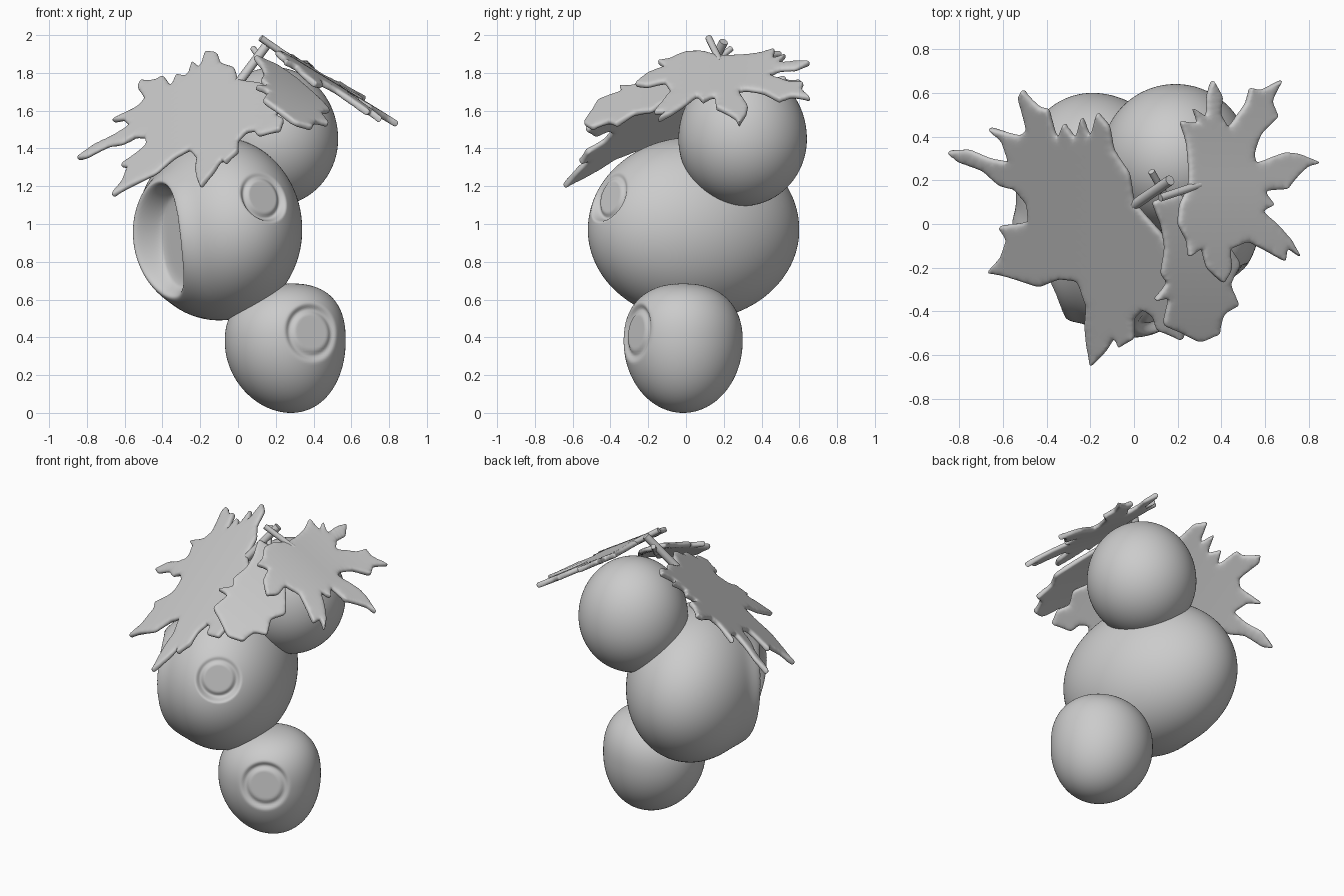
import bpy, bmesh, math
from mathutils import Vector as V
from mathutils.geometry import delaunay_2d_cdt

if "Cube" in bpy.data.objects:
    bpy.data.objects.remove(bpy.data.objects["Cube"])


def finish(name, bm):
    bmesh.ops.recalc_face_normals(bm, faces=bm.faces)
    for f in bm.faces:
        f.smooth = True
    me = bpy.data.meshes.new(name)
    bm.to_mesh(me)
    bm.free()
    ob = bpy.data.objects.new(name, me)
    bpy.context.collection.objects.link(ob)
    return ob


def smooth(t):
    t = max(0.0, min(1.0, t))
    return t * t * (3 - 2 * t)


def berry(name, centre, rx, ry, up, down, shear=0, boxy=2, lean=0, subdiv=6, sockets=()):
    """Egg-like sphere; each socket = point, normal, half width, half height, floor, disc, lip."""
    bm = bmesh.new()
    bmesh.ops.create_icosphere(bm, subdivisions=subdiv, radius=1)
    for v in bm.verts:
        c = v.co.normalized()
        if c.z > 0:  # fuller shoulders
            c = c / (math.hypot(c.x, c.y) ** boxy + c.z ** boxy) ** (1 / boxy)
        v.co = V((c.x * rx + lean * c.z * c.z, c.y * ry + shear * c.x,
                  c.z * (up if c.z > 0 else down))) + V(centre)
    for p, n, ru, rv, floor, disc, lip in sockets:
        p, n = V(p), V(n).normalized()
        u = n.cross(V((0, 0, 1))).normalized()
        w = u.cross(n)
        for v in bm.verts:
            d = v.co - p
            h = d.dot(n)
            l = math.hypot(d.dot(u) / ru, d.dot(w) / rv)
            if h < -0.3:
                continue
            push = lip * math.exp(-((l - 1) / 0.2) ** 2)
            if l < 1:
                target = floor + disc * smooth((0.76 - l) / 0.2)
                push += (target - h) * smooth((1 - l) / 0.24)
            v.co += n * push
    return finish(name, bm)


def leaf(name, outline, height):
    """Flat outline (hundredths, seen from above) filled, lifted to height(x, y) and thickened."""
    pts = [V((x / 100, y / 100)) for x, y in outline]
    mid = sum(pts, V((0, 0))) / len(pts)
    pts = [mid + (p - mid) * 1.01 for p in pts]
    # split edges so the teeth stay crisp when rounded
    pts = [a.lerp(b, t) for a, b in zip(pts, pts[1:] + pts[:1]) for t in (0, 0.33, 0.67)]
    n = len(pts)
    step = 0.05
    lo = [min(p[i] for p in pts) for i in (0, 1)]
    hi = [max(p[i] for p in pts) for i in (0, 1)]
    grid = []
    for i in range(int((hi[0] - lo[0]) / step) + 1):
        for j in range(int((hi[1] - lo[1]) / step) + 1):
            g = V((lo[0] + i * step, lo[1] + j * step))
            if min((g - p).length for p in pts) > 0.03:
                grid.append(g)
    edges = [(i, (i + 1) % n) for i in range(n)]
    res = delaunay_2d_cdt(pts + grid, edges, [list(range(n))], 1, 1e-5)
    bm = bmesh.new()
    vs = [bm.verts.new((p.x, p.y, height(p.x, p.y))) for p in res[0]]
    for f in res[2]:
        bm.faces.new([vs[i] for i in f])
    bmesh.ops.delete(bm, geom=[v for v in bm.verts if not v.link_faces], context='VERTS')
    ob = finish(name, bm)
    s = ob.modifiers.new("thickness", 'SOLIDIFY')
    s.thickness, s.offset = 0.036, 0
    r = ob.modifiers.new("round", 'SUBSURF')
    r.levels = r.render_levels = 2
    return ob


def stem(name, a, b, r):
    cu = bpy.data.curves.new(name, 'CURVE')
    cu.dimensions = '3D'
    cu.bevel_depth, cu.bevel_resolution, cu.use_fill_caps = r, 3, True
    sp = cu.splines.new('POLY')
    sp.points.add(1)
    for q, co in zip(sp.points, (a, b)):
        q.co = (*co, 1)
    ob = bpy.data.objects.new(name, cu)
    bpy.context.collection.objects.link(ob)


# berries
berry("middle_berry", (-0.10, 0.04, 0.97), 0.44, 0.548, 0.49, 0.48, shear=-0.113, subdiv=7, sockets=[
    ((0.145, -0.42, 1.15), (0.55, -0.8, 0.25), 0.15, 0.15, -0.042, 0.016, 0),
    ((-0.43, -0.22, 0.91), (-0.85, -0.53, -0.03), 0.25, 0.32, -0.16, 0, 0.035)])
berry("top_berry", (0.19, 0.30, 1.45), 0.34, 0.34, 0.38, 0.355)
berry("bottom_berry", (0.25, -0.015, 0.38), 0.32, 0.315, 0.305, 0.38, boxy=2.3, lean=0.03, sockets=[
    ((0.40, -0.285, 0.43), (0.45, -0.88, 0.14), 0.165, 0.165, -0.042, 0.016, 0)])

# large left leaf, its last lobe reaching under the front leaf
left = [(0, 10), (-2, 23), (-9, 33), (-11, 44), (-17, 51), (-20, 40), (-24, 49), (-27, 39),
        (-32, 46), (-35, 39), (-39, 52), (-43, 53), (-51, 61), (-53, 57), (-49, 43), (-52, 40),
        (-67, 44), (-60, 37), (-57, 28), (-66, 30), (-75, 34), (-85, 33), (-80, 28), (-69, 24),
        (-61, 17), (-55, 16), (-49, 9), (-48, 1), (-62, -1), (-58, -7), (-61, -15), (-67, -22),
        (-57, -24), (-43, -29), (-34, -25), (-26, -26), (-22, -37), (-23, -46), (-22, -55),
        (-20, -65), (-13, -58), (-9, -52), (-7, -56), (0, -52), (0, -43), (4, -39), (8, -42),
        (10, -48), (22, -53), (24, -45), (20, -38), (23, -31), (18, -22), (19, -14),
        (13, -5), (5, 4)]
leaf("left_leaf", left, lambda x, y: 1.70 + 0.55 * x + 0.6 * y - 0.12 * x * x)

# right leaf
right = [(25, 18), (21, 9), (20, 0), (24, -7), (25, -15), (31, -11), (33, -20), (41, -27),
         (45, -20), (44, -11), (52, -8), (58, -11), (69, -17), (70, -11), (76, -15), (72, -7),
         (66, 0), (59, 6), (64, 9), (60, 15), (70, 16), (74, 21), (79, 26), (85, 28), (76, 32),
         (69, 33), (56, 28), (55, 32), (58, 41), (66, 49), (63, 56), (68, 66), (58, 61),
         (53, 62), (51, 55), (43, 44), (40, 50), (41, 58), (36, 66), (33, 58), (33, 49),
         (27, 53), (29, 46), (21, 47), (24, 37), (25, 27)]
leaf("right_leaf", right,
     lambda x, y: 2.04 - 0.61 * x + (0.15 if y > 0.2 else -0.25) * (y - 0.2) ** 2)

# small front leaf
front = [(8, 10), (12, 0), (14, -11), (12, -23), (15, -27), (9, -35), (16, -34), (13, -46),
         (22, -50), (30, -54), (39, -50), (41, -41), (48, -37), (44, -27), (49, -18), (41, -7),
         (32, 5), (21, 14)]
leaf("front_leaf", front, lambda x, y: 1.84 + 0.3 * y - 0.5 * (x - 0.12) - 0.2 * y * y)

# stems
stem("left_stem", (-0.01, 0.08, 1.73), (0.165, 0.2, 1.965), 0.024)
stem("right_stem", (0.12, 0.12, 1.985), (0.30, 0.18, 1.86), 0.018)
stem("front_stem", (0.08, 0.24, 1.93), (0.17, 0.08, 1.80), 0.016)
